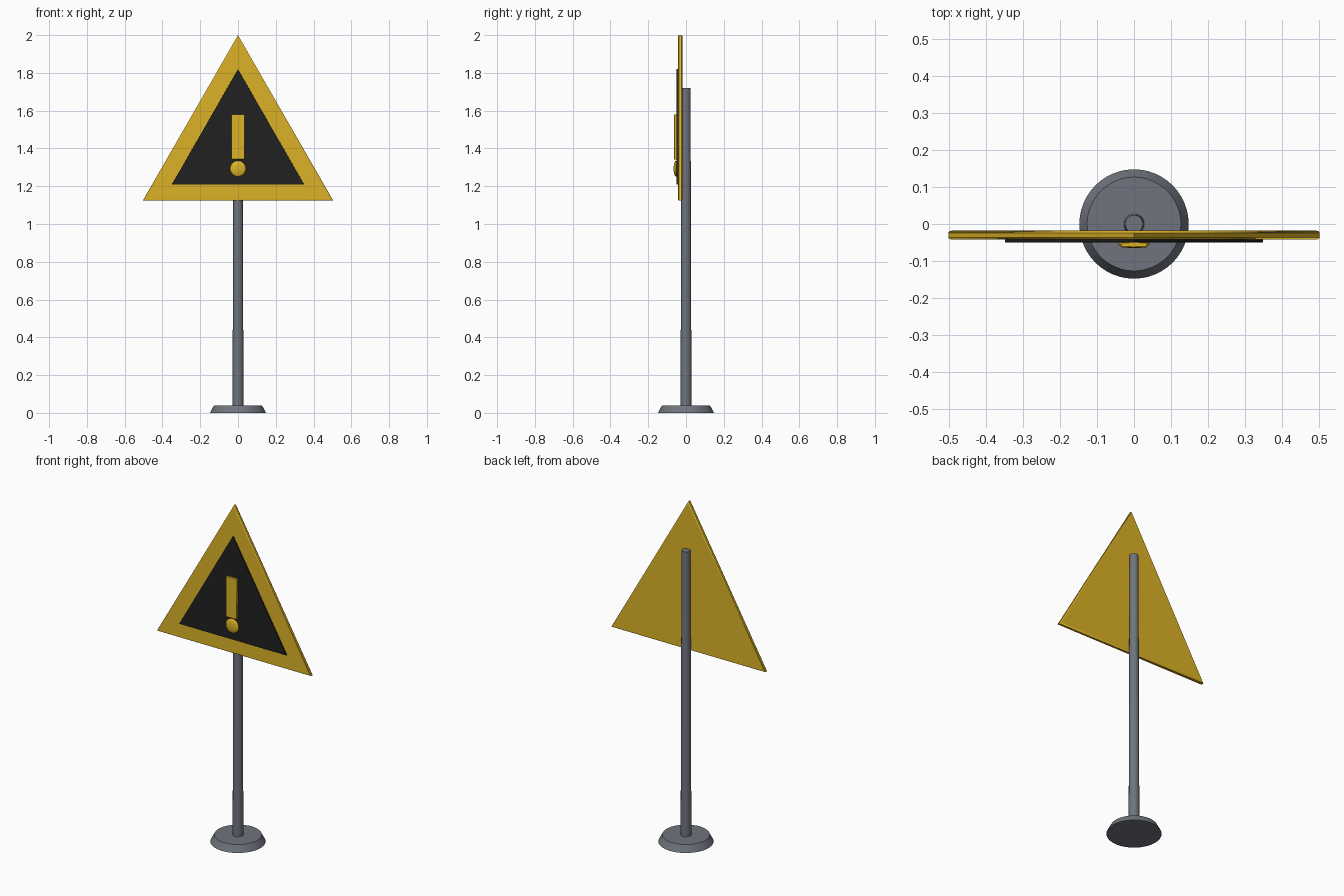
import bpy
import bmesh
from math import radians

cube = bpy.data.objects.get("Cube")
if cube:
    bpy.data.objects.remove(cube)


def material(name, color):
    mat = bpy.data.materials.new(name)
    mat.use_nodes = True
    mat.diffuse_color = (*color, 1)
    mat.node_tree.nodes["Principled BSDF"].inputs["Base Color"].default_value = (*color, 1)
    return mat


yellow = material("warning yellow", (0.72, 0.45, 0.02))
black = material("matte black", (0.015, 0.015, 0.015))
grey = material("steel grey", (0.16, 0.175, 0.205))


def finish(obj, name, mat, bevel=0):
    obj.name = name
    obj.data.materials.append(mat)
    bpy.ops.object.select_all(action="DESELECT")
    obj.select_set(True)
    bpy.context.view_layer.objects.active = obj
    bpy.ops.object.shade_smooth_by_angle(angle=radians(35))
    if bevel:
        mod = obj.modifiers.new("rounded rim", "BEVEL")
        mod.width = bevel
        mod.segments = 3
        mod.limit_method = "WEIGHT"
    return obj


def plate(name, outline, y_front, y_back, mat, bevel):
    """Extrude an x-z outline along y, rounding only the front and back rims."""
    bm = bmesh.new()
    face = bm.faces.new([bm.verts.new((x, y_front, z)) for x, z in outline])
    extruded = bmesh.ops.extrude_face_region(bm, geom=[face], use_keep_orig=True)
    for vert in extruded["geom"]:
        if isinstance(vert, bmesh.types.BMVert):
            vert.co.y = y_back
    bmesh.ops.recalc_face_normals(bm, faces=bm.faces)
    mesh = bpy.data.meshes.new(name)
    bm.to_mesh(mesh)
    bm.free()
    weights = mesh.attributes.new("bevel_weight_edge", "FLOAT", "EDGE")
    for edge in mesh.edges:
        a, b = (mesh.vertices[i].co for i in edge.vertices)
        weights.data[edge.index].value = float(abs(a.y - b.y) < 1e-5)
    obj = bpy.data.objects.new(name, mesh)
    bpy.context.collection.objects.link(obj)
    return finish(obj, name, mat, bevel)


def triangle(half_width, bottom, top):
    return [(-half_width, bottom), (half_width, bottom), (0, top)]


def cone(name, r_bottom, r_top, z_bottom, z_top, sides):
    bpy.ops.mesh.primitive_cone_add(
        vertices=sides, radius1=r_bottom, radius2=r_top,
        depth=z_top - z_bottom, location=(0, 0, (z_bottom + z_top) / 2))
    return finish(bpy.context.object, name, grey)


# Foot and tapered post
cone("base", 0.148, 0.127, 0, 0.04, 48)
cone("post", 0.029, 0.024, 0.03, 1.72, 24)

# Sign board and dark inner panel
plate("sign_board", triangle(0.503, 1.125, 2.0), -0.042, -0.018, yellow, 0.006)
plate("inner_panel", triangle(0.35, 1.21, 1.82), -0.05, -0.04, black, 0.001)

# Exclamation mark: upright bar and rounded dot
bar = [(-0.035, 1.342), (0.035, 1.342), (0.035, 1.58), (-0.035, 1.58)]
plate("mark_bar", bar, -0.064, -0.048, yellow, 0.003)
bpy.ops.mesh.primitive_uv_sphere_add(segments=32, ring_count=16, radius=0.042,
                                     location=(0, -0.053, 1.293))
dot = bpy.context.object
dot.scale.y = 0.3
finish(dot, "mark_dot", yellow)
